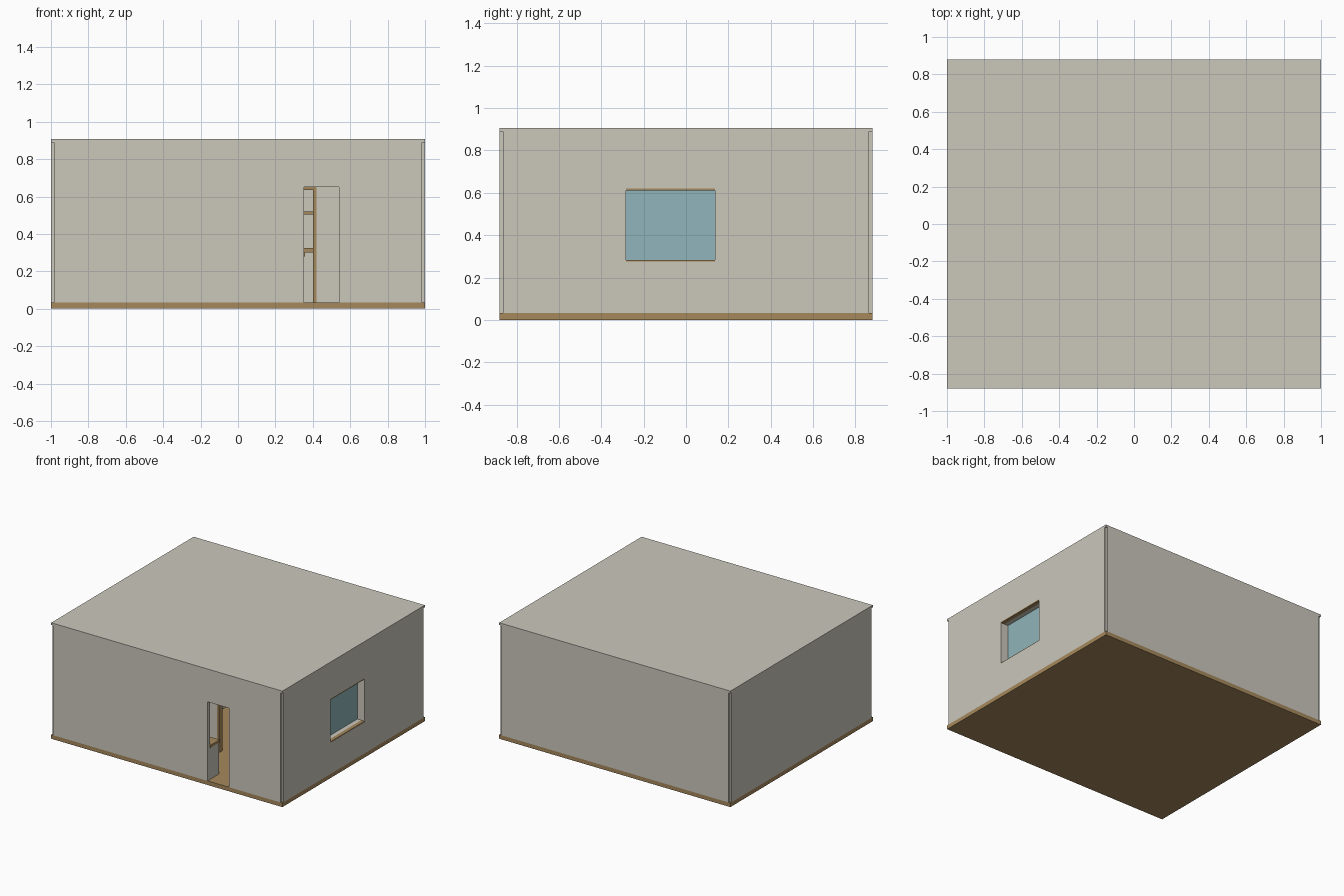
import bpy, bmesh, math

if "Cube" in bpy.data.objects:
    bpy.data.objects.remove(bpy.data.objects["Cube"])

def material(name, rgb):
    m = bpy.data.materials.new(name)
    m.diffuse_color = (*rgb, 1)
    m.use_nodes = True
    m.node_tree.nodes["Principled BSDF"].inputs["Base Color"].default_value = m.diffuse_color
    return m

WALL = material("warm grey plaster", (0.595, 0.575, 0.50))
WOOD = material("light wood", (0.385, 0.25, 0.108))
BLUE = material("pale blue glass", (0.28, 0.46, 0.495))
CREAM = material("cream", (0.72, 0.68, 0.58))

def box(name, x0, x1, y0, y1, z0, z1, mat):
    bm = bmesh.new()
    bmesh.ops.create_cube(bm, size=1)
    for v in bm.verts:
        v.co = (x1 if v.co.x > 0 else x0, y1 if v.co.y > 0 else y0, z1 if v.co.z > 0 else z0)
    me = bpy.data.meshes.new(name)
    bm.to_mesh(me)
    bm.free()
    me.materials.append(mat)
    ob = bpy.data.objects.new(name, me)
    bpy.context.collection.objects.link(ob)
    return ob

def disc(name, x, y, z0, z1, r0, r1, mat):
    bpy.ops.mesh.primitive_cone_add(vertices=20, radius1=r0, radius2=r1, depth=z1 - z0,
                                    location=(x, y, (z0 + z1) / 2))
    ob = bpy.context.object
    ob.name = name
    ob.data.materials.append(mat)
    bpy.ops.object.shade_smooth_by_angle(angle=math.radians(40))

FL, TOP = 0.032, 0.89

# Floor and roof slabs
box("floor", -1, 1, -0.88, 0.88, 0, FL, WOOD)
box("roof", -1, 1, -0.88, 0.88, TOP, 0.907, WALL)

# Outer walls, meeting at notched corners
box("back_wall", -0.985, 0.985, 0.85, 0.88, FL, TOP, WALL)
box("left_wall", -1, -0.97, -0.865, 0.865, FL, TOP, WALL)
box("front_wall_left", -0.985, 0.352, -0.88, -0.85, FL, TOP, WALL)
box("front_wall_right", 0.54, 0.985, -0.88, -0.85, FL, TOP, WALL)
box("front_wall_over_door", 0.352, 0.54, -0.88, -0.85, 0.65, TOP, WALL)
box("right_wall_front", 0.97, 1, -0.865, -0.283, FL, TOP, WALL)
box("right_wall_back", 0.97, 1, 0.138, 0.865, FL, TOP, WALL)
box("right_wall_under_window", 0.97, 1, -0.283, 0.138, FL, 0.277, WALL)
box("right_wall_over_window", 0.97, 1, -0.283, 0.138, 0.62, TOP, WALL)

# Window: wood header and sill, plaster reveal, deep set pane
box("window_header", 0.97, 1, -0.283, 0.138, 0.612, 0.62, WOOD)
box("window_sill", 0.97, 0.999, -0.283, 0.138, 0.277, 0.283, WOOD)
for y in (-0.298, 0.138):
    box("window_jamb", 0.93, 0.97, y, y + 0.015, 0.265, 0.63, WALL)
for z in (0.268, 0.612):
    box("window_rail", 0.93, 0.97, -0.283, 0.138, z, z + 0.015, WALL)
box("window_pane", 0.93, 0.936, -0.283, 0.138, 0.283, 0.612, BLUE)

# Inner partition with framed doorway
P0, P1 = -0.44, -0.41
box("partition_left", -0.97, 0.13, P0, P1, FL, TOP, WALL)
box("partition_right", 0.42, 0.97, P0, P1, FL, TOP, WALL)
box("partition_over_door", 0.13, 0.42, P0, P1, 0.65, TOP, WALL)
for x in (0.13, 0.402):
    box("door_jamb", x, x + 0.018, P0 - 0.005, P1 + 0.005, FL, 0.635, WOOD)
box("door_header", 0.13, 0.42, P0 - 0.005, P1 + 0.005, 0.635, 0.65, WOOD)

# Cross partition dividing the left rooms
box("cross_partition", -0.28, -0.25, P1, 0.85, FL, TOP, WALL)

# Entry cabinet beside the front door
box("cabinet_body", 0.05, 0.352, -0.85, -0.74, FL, 0.28, WALL)
box("cabinet_top", 0.04, 0.357, -0.85, -0.735, 0.28, 0.30, WOOD)

# Dining table with plates and blue chairs
box("table_top", 0.12, 0.62, 0.22, 0.52, 0.30, 0.325, WOOD)
for x in (0.14, 0.58):
    for y in (0.24, 0.48):
        box("table_leg", x, x + 0.02, y, y + 0.02, FL, 0.30, WOOD)
for x in (0.25, 0.49):
    disc("plate", x, 0.37, 0.325, 0.335, 0.03, 0.045, BLUE)
    for y, back in ((0.12, 0.12), (0.54, 0.64)):
        box("chair_seat", x - 0.06, x + 0.06, y, y + 0.12, 0.16, 0.18, BLUE)
        box("chair_back", x - 0.06, x + 0.06, back, back + 0.02, 0.18, 0.35, BLUE)
        for dx in (-0.055, 0.04):
            for dy in (0.005, 0.1):
                box("chair_leg", x + dx, x + dx + 0.015, y + dy, y + dy + 0.015, FL, 0.16, WOOD)

# Shelf and picture on the back wall
box("wall_shelf", 0.0, 0.75, 0.77, 0.85, 0.505, 0.52, WOOD)
box("wall_picture", 0.0, 0.34, 0.842, 0.85, 0.56, 0.76, BLUE)

# Bed in the left room
box("bed_base", -0.95, -0.50, 0.15, 0.84, FL, 0.12, WOOD)
box("bed_mattress", -0.94, -0.51, 0.16, 0.81, 0.12, 0.18, CREAM)
box("bed_blanket", -0.945, -0.505, 0.155, 0.58, 0.13, 0.19, BLUE)
box("bed_headboard", -0.95, -0.50, 0.82, 0.85, FL, 0.32, WOOD)
for x in (-0.91, -0.71):
    box("pillow", x, x + 0.17, 0.66, 0.78, 0.18, 0.21, CREAM)
